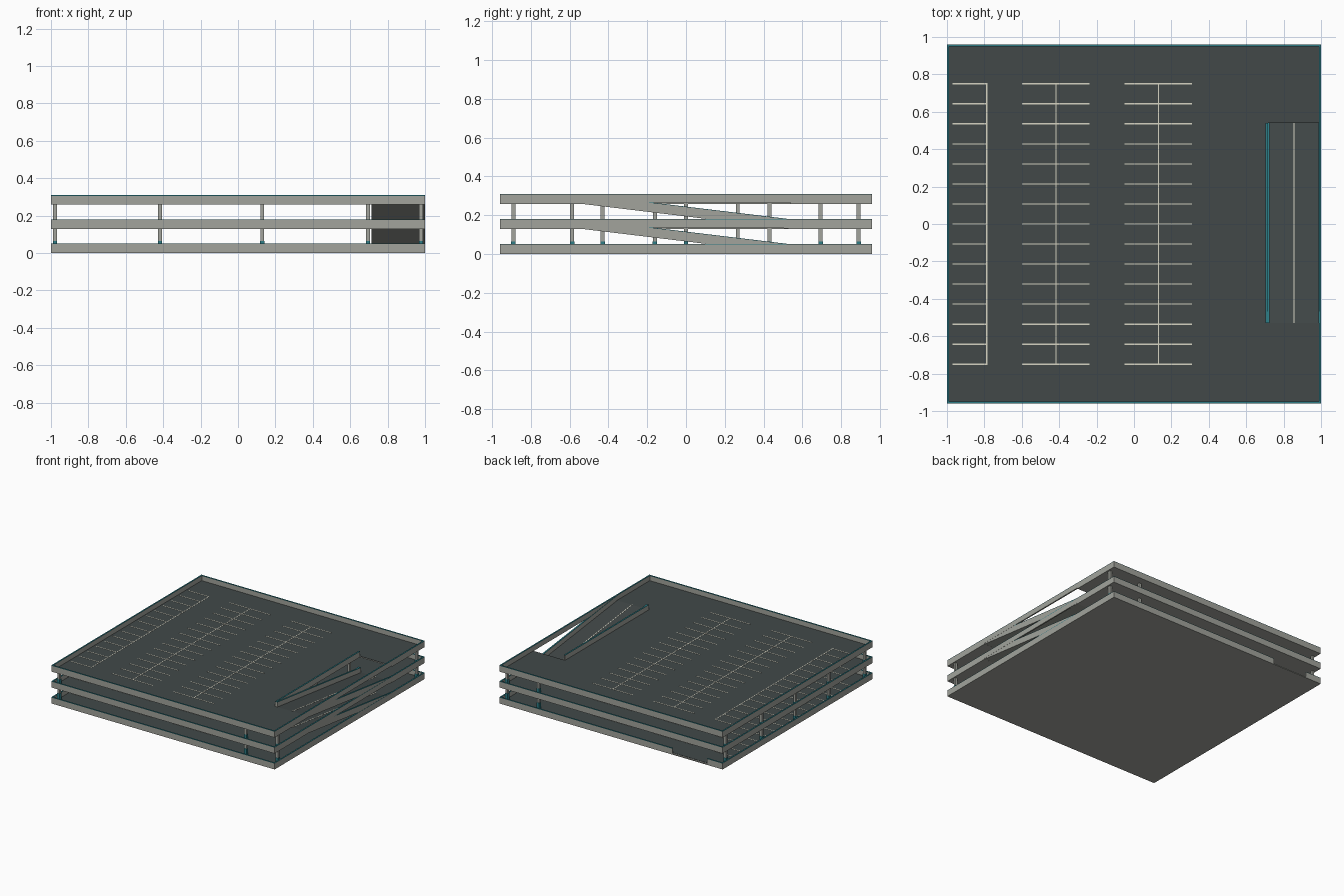
import bpy, bmesh

if "Cube" in bpy.data.objects:
    bpy.data.objects.remove(bpy.data.objects["Cube"])

def mat(name, c):
    m = bpy.data.materials.new(name)
    m.diffuse_color = (*c, 1)
    m.use_nodes = True
    m.node_tree.nodes["Principled BSDF"].inputs["Base Color"].default_value = m.diffuse_color
    return m

CONCRETE = mat("concrete", (0.36, 0.37, 0.335))
ASPHALT = mat("asphalt", (0.054, 0.066, 0.066))
TEAL = mat("teal_trim", (0.026, 0.205, 0.24))
PAINT = mat("line_paint", (0.68, 0.66, 0.55))

def prism(bm, pts, a0, a1, axis='z'):
    """Extrude a 2D outline along z, or along x when the outline is (y, z)."""
    place = (lambda p, a: (p[0], p[1], a)) if axis == 'z' else (lambda p, a: (a, p[0], p[1]))
    lo = [bm.verts.new(place(p, a0)) for p in pts]
    hi = [bm.verts.new(place(p, a1)) for p in pts]
    bm.faces.new(lo[::-1])
    bm.faces.new(hi)
    n = len(pts)
    for i in range(n):
        j = (i + 1) % n
        bm.faces.new((lo[i], lo[j], hi[j], hi[i]))

def box(bm, x0, x1, y0, y1, z0, z1):
    prism(bm, [(x0, y0), (x1, y0), (x1, y1), (x0, y1)], z0, z1)

def finish(name, bm, material):
    bmesh.ops.recalc_face_normals(bm, faces=bm.faces[:])
    me = bpy.data.meshes.new(name)
    bm.to_mesh(me)
    bm.free()
    me.materials.append(material)
    ob = bpy.data.objects.new(name, me)
    bpy.context.collection.objects.link(ob)

X, Y = 1.0, 0.96            # half footprint
T = 0.011                   # parapet thickness
SLAB, FLOOR = 0.008, 0.010  # slab and asphalt tops above level base
BAND, CAP = 0.051, 0.003    # parapet top and trim thickness
STEP = 0.129                # floor to floor
RX, RY0, RY1 = 0.712, -0.53, 0.54   # ramp opening
GATE = (-0.86, -0.55)       # entrance gap in the back wall

def outline(x, y, opening):
    """Floor outline, notched along the right edge for the ramp."""
    if not opening:
        return [(-x, -y), (x, -y), (x, y), (-x, y)]
    return [(-x, -y), (x, -y), (x, RY0), (RX, RY0), (RX, RY1), (x, RY1), (x, y), (-x, y)]

for lvl, name in enumerate(("ground", "middle", "roof")):
    z = lvl * STEP
    # floor slab and asphalt surface
    bm = bmesh.new()
    prism(bm, outline(X, Y, lvl > 0), z, z + SLAB)
    finish(name + "_slab", bm, CONCRETE)
    bm = bmesh.new()
    prism(bm, outline(X - T, Y - T, lvl > 0), z + SLAB, z + FLOOR)
    finish(name + "_asphalt", bm, ASPHALT)

    # parapet walls with teal caps
    walls = [(-X, X, -Y, -Y + T), (-X, -X + T, -Y + T, Y - T), (X - T, X, -Y + T, Y - T)]
    if lvl == 0:
        walls += [(-X, GATE[0], Y - T, Y), (GATE[1], X, Y - T, Y)]
    else:
        walls += [(-X, X, Y - T, Y), (RX - 0.008, RX + 0.004, RY0, RY1)]
    wall, cap = bmesh.new(), bmesh.new()
    for w in walls:
        box(wall, *w, z + SLAB, z + BAND - CAP)
        box(cap, *w, z + BAND - CAP, z + BAND)
    finish(name + "_parapet", wall, CONCRETE)
    finish(name + "_parapet_cap", cap, TEAL)

    # parking bay lines
    bm = bmesh.new()
    h, z0, z1 = 0.003, z + FLOOR, z + FLOOR + 0.001
    for x0, x1, spine in ((-0.97, -0.785, -0.787), (-0.6, -0.237, -0.417), (-0.05, 0.31, 0.13)):
        box(bm, spine - h, spine + h, -0.753, 0.753, z0, z1)
        for i in range(15):
            y = -0.75 + i * 1.5 / 14
            box(bm, x0, x1, y - h, y + h, z0, z1 + 0.0003)
    finish(name + "_parking_lines", bm, PAINT)

    if lvl == 2:
        break

    # columns up to the next level, teal bumpers on the ground floor
    spots = [(x, y) for x in (-0.417, 0.13) for y in (-0.587, -0.16, 0.267, 0.694)]
    spots += [(x, y) for x in (-0.978, 0.695) for y in (-0.89, -0.43, 0, 0.43, 0.89)]
    spots += [(0.978, -0.89), (0.978, 0.89)]
    col, base = bmesh.new(), bmesh.new()
    for x, y in spots:
        r = 0.01
        box(col, x - r, x + r, y - r, y + r, z + FLOOR, z + STEP)
        r = 0.0115
        box(base, x - r, x + r, y - r, y + r, z + FLOOR, z + (0.065 if lvl == 0 else 0.05))
    finish(name + "_columns", col, CONCRETE)
    finish(name + "_column_bumpers", base, TEAL)

    # ramp: sloped slab, surface, side walls, caps and centre line
    def sloped(part, spans, lo, hi, material):
        bm = bmesh.new()
        pts = [(RY1, z + lo), (RY1, z + hi), (RY0, z + STEP + hi), (RY0, z + STEP + lo)]
        for a, b in spans:
            prism(bm, pts, a, b, 'x')
        finish(name + "_ramp_" + part, bm, material)

    sides = [(RX + 0.001, RX + 0.013), (0.987, 0.999)]
    sloped("slab", [(RX + 0.002, 0.998)], 0.0005, SLAB, CONCRETE)
    sloped("asphalt", [(RX + 0.002, 0.998)], SLAB, FLOOR, ASPHALT)
    sloped("walls", sides, 0.0, BAND - CAP - 0.0005, CONCRETE)
    sloped("wall_caps", sides, BAND - CAP - 0.0005, BAND - 0.0005, TEAL)
    sloped("line", [(0.852, 0.858)], FLOOR, FLOOR + 0.001, PAINT)
